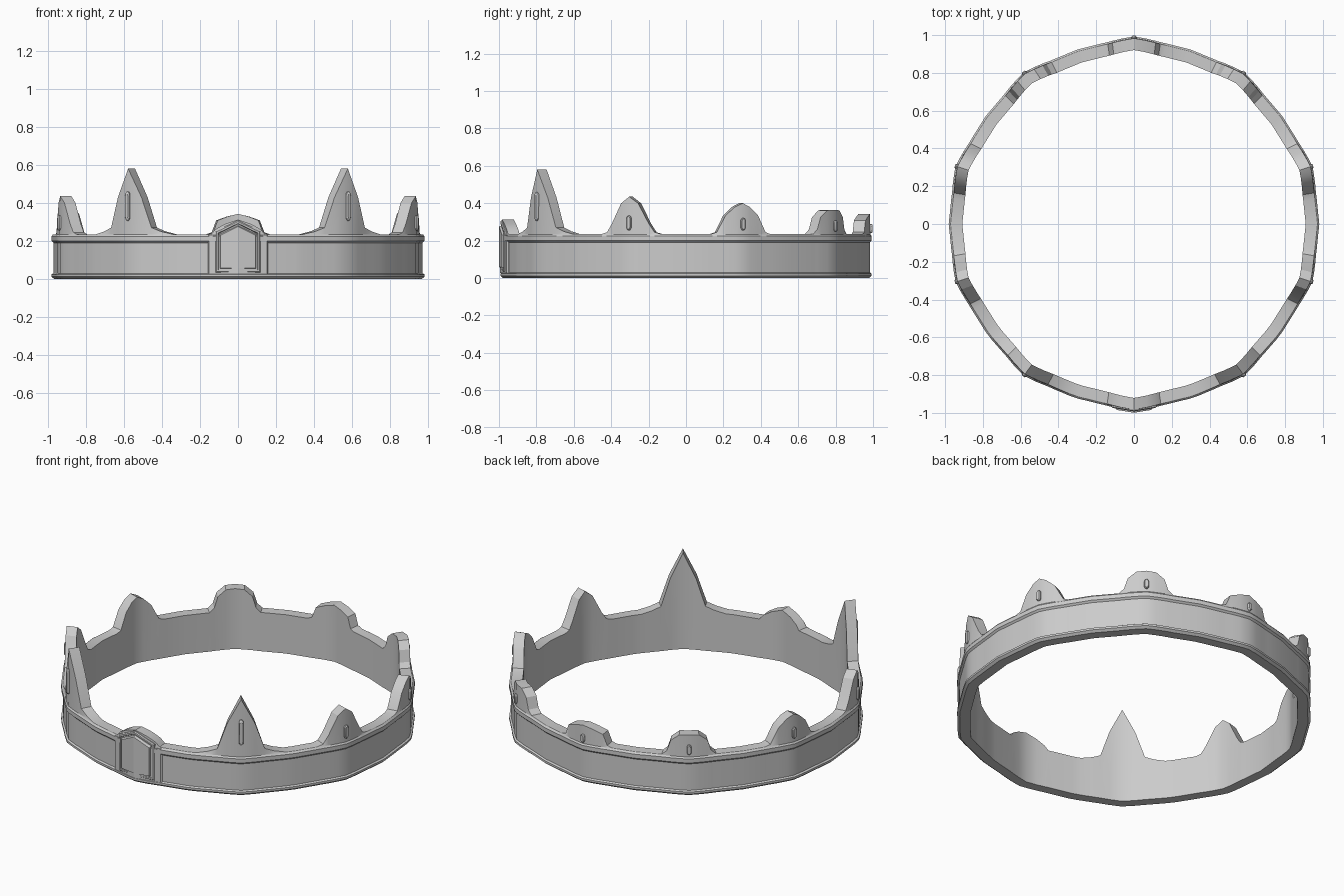
import bpy, bmesh
from math import sin, cos, radians

if "Cube" in bpy.data.objects:
    bpy.data.objects.remove(bpy.data.objects["Cube"])

BASE_Z = 0.235  # valley height of the band
THICK = 0.062

# Half profiles of the points: (degrees from the centre, height), front to back
POINTS = [
    [(0, .312), (4, .29), (7, .262), (8.5, BASE_Z)],
    [(0, .58), (4.5, .43), (7.8, .27), (11, .25), (15, BASE_Z)],
    [(0, .435), (2.8, .40), (6.2, .29), (8, .245), (10, BASE_Z)],
    [(0, .40), (2.5, .38), (5.4, .335), (8.2, .245), (10, BASE_Z)],
    [(0, .365), (3.2, .362), (6, .325), (7.3, .26), (9, BASE_Z)],
    [(0, .342), (3.5, .328), (6.8, .308), (8.3, .245), (10, BASE_Z)],
]


def polar(r, deg, z):
    return (r * sin(radians(deg)), -r * cos(radians(deg)), z)


def finish(name, bm, smooth=True):
    bmesh.ops.recalc_face_normals(bm, faces=bm.faces)
    me = bpy.data.meshes.new(name)
    bm.to_mesh(me)
    bm.free()
    ob = bpy.data.objects.new(name, me)
    bpy.context.collection.objects.link(ob)
    if smooth:
        bpy.ops.object.select_all(action='DESELECT')
        ob.select_set(True)
        bpy.context.view_layer.objects.active = ob
        bpy.ops.object.shade_smooth_by_angle(angle=radians(25))
    return ob


def radius(deg):
    """Ring radius, pushed out to a soft ridge at every point."""
    off = abs((deg + 18) % 36 - 18)
    ridge = 0.022 * max(0, 1 - off / 9)
    side = 0.010 * max(0, 1 - abs(abs(deg) - 90) / 18)
    return 0.961 + ridge + side


def crown_band():
    tops = {}
    for i, prof in enumerate(POINTS):
        for side in (-1, 1):
            for off, z in prof:
                a = 36 * i + side * off
                if 0 <= a <= 180:
                    tops[a] = z
        if i < 5:
            tops[36 * i + 18] = BASE_Z
    half = sorted(tops)
    angles = half + [-a for a in reversed(half) if 0 < a < 180]
    bm = bmesh.new()
    rings = []
    for a in angles:
        r, top = radius(a), tops[abs(a)]
        # cross-section: bottom lip, plain band, upper ridge, point
        sec = [(r - THICK, 0), (r - .004, 0), (r + .010, .012), (r + .010, .024),
               (r, .030), (r, .190), (r + .010, .200), (r + .010, .224),
               (r + .003, .233), (r, top), (r - THICK, top)]
        rings.append([bm.verts.new(polar(q, a, z)) for q, z in sec])
    for k, ra in enumerate(rings):
        rb = rings[(k + 1) % len(rings)]
        for j in range(len(ra)):
            n = (j + 1) % len(ra)
            bm.faces.new((ra[j], rb[j], rb[n], ra[n]))
    return finish("crown_band", bm)


def stone(name, deg, z0, z1, w):
    """Thin upright stone: rounded oval, extruded outwards."""
    r = radius(deg)
    h = (z1 - z0) / 2
    zc = (z0 + z1) / 2
    shape = [(-1, -h + w), (-.6, -h + .25 * w), (0, -h), (.6, -h + .25 * w), (1, -h + w),
             (1, h - w), (.6, h - .25 * w), (0, h), (-.6, h - .25 * w), (-1, h - w)]
    bm = bmesh.new()
    loops = []
    for d, s in ((-.02, 1), (.008, 1), (.014, .7)):
        loop = []
        for x, z in shape:
            p = polar(r + d, deg, zc + z * (s + 1) / 2)
            t = x * w * s
            loop.append(bm.verts.new((p[0] + t * cos(radians(deg)),
                                      p[1] + t * sin(radians(deg)), p[2])))
        loops.append(loop)
    n = len(shape)
    for la, lb in zip(loops, loops[1:]):
        for j in range(n):
            bm.faces.new((la[j], la[(j + 1) % n], lb[(j + 1) % n], lb[j]))
    bm.faces.new(loops[0])
    bm.faces.new(loops[-1])
    finish(name, bm)


def front_plaque():
    """House-shaped plaque, folded along its centre: frame, groove, panel."""
    # half width, bottom, shoulder, apex, outward position
    steps = [(.118, .034, .252, .308, .950), (.118, .034, .252, .308, .987),
             (.113, .039, .248, .302, .992), (.104, .047, .242, .292, .992),
             (.101, .050, .239, .288, .982), (.097, .054, .235, .282, .982),
             (.093, .058, .230, .276, .999)]
    bm = bmesh.new()
    loops = []
    for w, zb, zs, za, y in steps:
        pts = [(-w, zb), (0, zb), (w, zb), (w, zs), (0, za), (-w, zs)]
        loops.append([bm.verts.new((x, -(y - .16 * abs(x)), z)) for x, z in pts])
    for la, lb in zip(loops, loops[1:]):
        for j in range(6):
            bm.faces.new((la[j], la[(j + 1) % 6], lb[(j + 1) % 6], lb[j]))
    for l in (loops[0], loops[-1]):
        bm.faces.new((l[0], l[1], l[4], l[5]))
        bm.faces.new((l[1], l[2], l[3], l[4]))
    finish("front_plaque", bm, smooth=False)


def plaque_mount():
    """Low raised backing that wraps the band behind the plaque."""
    bm = bmesh.new()
    cols = []
    for a in (-9.5, -9, 0, 9, 9.5):
        r = radius(a)
        d = .002 if abs(a) > 9.2 else .011
        cols.append([bm.verts.new(polar(q, a, z)) for q, z in
                     ((r - .01, .026), (r + d, .026), (r + d, .23), (r - .01, .23))])
    for ca, cb in zip(cols, cols[1:]):
        for j in range(4):
            bm.faces.new((ca[j], cb[j], cb[(j + 1) % 4], ca[(j + 1) % 4]))
    bm.faces.new(cols[0])
    bm.faces.new(cols[-1])
    finish("plaque_mount", bm, smooth=False)


crown_band()
plaque_mount()
front_plaque()

# Stones on every point except the front one
for i, (z0, z1) in enumerate([(.305, .46), (.255, .335), (.255, .322), (.248, .308)], 1):
    for side, label in ((1, "right"), (-1, "left")):
        stone(f"point_stone_{i}_{label}", side * 36 * i, z0, z1, .0125)
stone("back_stone", 180, .24, .29, .0125)
